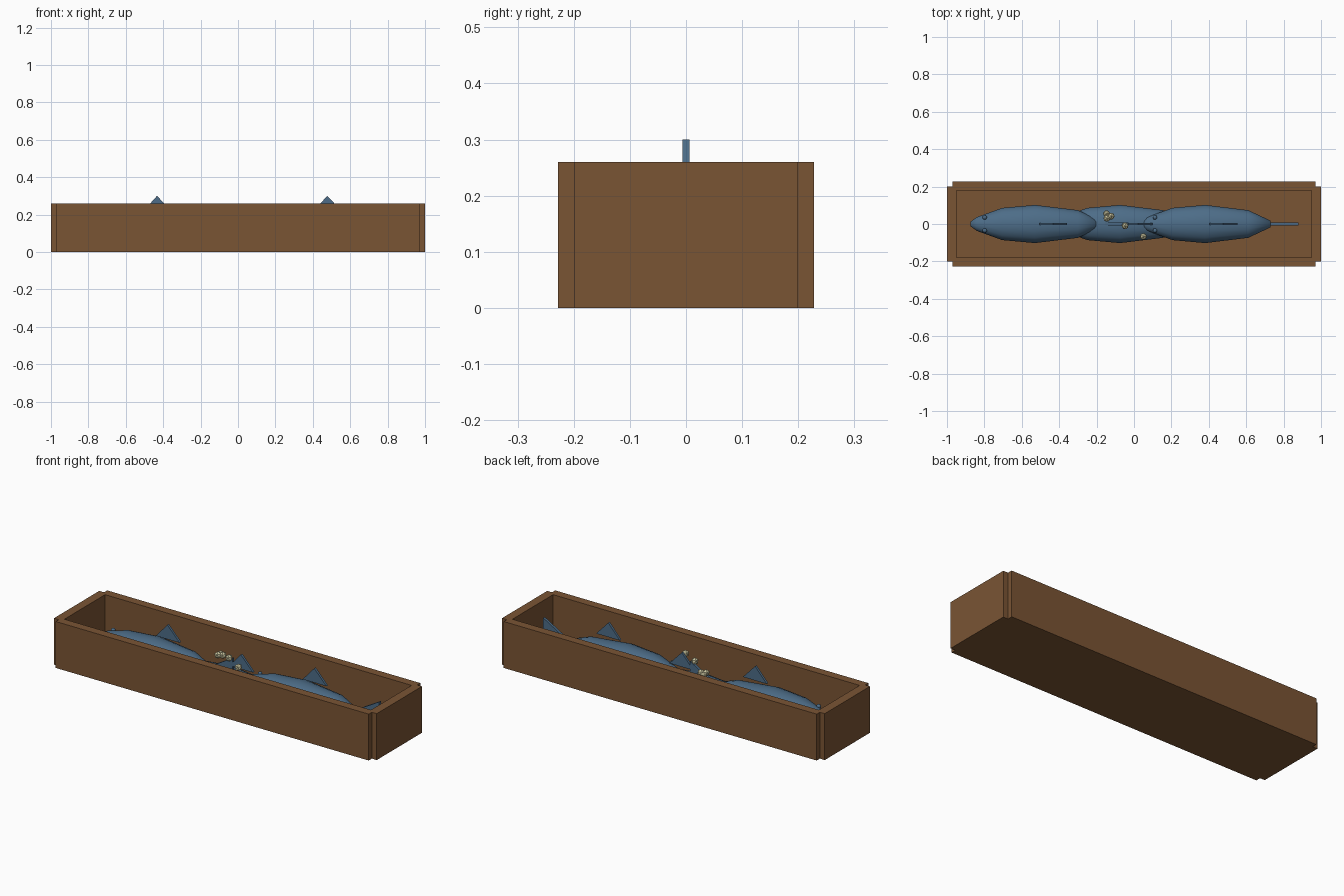
import bpy, bmesh, math
from mathutils import Matrix

if "Cube" in bpy.data.objects:
    bpy.data.objects.remove(bpy.data.objects["Cube"])


def material(name, rgb):
    m = bpy.data.materials.new(name)
    m.diffuse_color = (*rgb, 1)
    m.use_nodes = True
    m.node_tree.nodes["Principled BSDF"].inputs["Base Color"].default_value = m.diffuse_color
    return m


WOOD = material("brown wood", (0.195, 0.089, 0.034))
BLUE = material("fish blue", (0.074, 0.152, 0.246))
CREAM = material("pale cream", (0.56, 0.53, 0.33))


def finish(name, bm, mat, smooth=False):
    bmesh.ops.recalc_face_normals(bm, faces=bm.faces[:])
    me = bpy.data.meshes.new(name)
    bm.to_mesh(me)
    bm.free()
    me.materials.append(mat)
    ob = bpy.data.objects.new(name, me)
    bpy.context.collection.objects.link(ob)
    if smooth:
        me.shade_smooth()
    return ob


def box(name, x0, x1, y0, y1, z0, z1):
    bm = bmesh.new()
    size = Matrix.Diagonal((x1 - x0, y1 - y0, z1 - z0, 1))
    mid = Matrix.Translation(((x0 + x1) / 2, (y0 + y1) / 2, (z0 + z1) / 2))
    bmesh.ops.create_cube(bm, size=1, matrix=mid @ size)
    return finish(name, bm, WOOD)


def plate(name, pts, thick):
    """Upright triangular plate in the xz plane, centred on y = 0."""
    bm = bmesh.new()
    face = bm.faces.new([bm.verts.new((x, -thick / 2, z)) for x, z in pts])
    ext = bmesh.ops.extrude_face_region(bm, geom=[face])
    verts = [v for v in ext["geom"] if isinstance(v, bmesh.types.BMVert)]
    bmesh.ops.translate(bm, verts=verts, vec=(0, thick, 0))
    return finish(name, bm, BLUE)


def ball(name, pos, r, mat, smooth):
    bm = bmesh.new()
    bmesh.ops.create_icosphere(bm, subdivisions=1 + smooth, radius=r,
                               matrix=Matrix.Translation(pos))
    return finish(name, bm, mat, smooth)


# Crate: floor, long walls and end walls, with notched corners
H = 0.26
box("floor", -0.97, 0.97, -0.2, 0.2, 0, 0.04)
for s, side in ((-1, "front"), (1, "back")):
    y = sorted((s * 0.18, s * 0.228))
    box(side + "_wall", -0.97, 0.97, *y, 0, H)
for s, side in ((-1, "left"), (1, "right")):
    x = sorted((s * 0.95, s * 1.0))
    box(side + "_wall", *x, -0.2, 0.2, 0, H)

# Body profile: distance from the nose and half width
PROFILE = [(0.0, 0.012), (0.035, 0.037), (0.17, 0.086), (0.345, 0.102),
           (0.575, 0.074), (0.695, 0.018)]
SIDES = 16


def fish(tag, nose, z):
    # Lofted oval body
    bm = bmesh.new()
    rings = []
    for dx, r in PROFILE:
        rings.append([bm.verts.new((nose + dx, r * math.cos(a), z + 0.73 * r * math.sin(a)))
                      for a in (2 * math.pi * i / SIDES for i in range(SIDES))])
    for a, b in zip(rings, rings[1:]):
        for i in range(SIDES):
            j = (i + 1) % SIDES
            bm.faces.new((a[i], a[j], b[j], b[i]))
    bm.faces.new(rings[0])
    bm.faces.new(rings[-1])
    finish(tag + "_fish_body", bm, BLUE, True)
    # Dorsal fin and tail
    plate(tag + "_fish_fin", [(nose + 0.37, z + 0.095), (nose + 0.518, z + 0.095),
                              (nose + 0.442, z + 0.175)], 0.013)
    plate(tag + "_fish_tail", [(nose + 0.68, z), (nose + 0.845, z + 0.095),
                               (nose + 0.845, z - 0.095 if z > 0.1 else 0.01)], 0.014)
    # Eyes
    for s, side in ((-1, "right"), (1, "left")):
        ball(f"{tag}_fish_{side}_eye", (nose + 0.077, s * 0.035, z + 0.032), 0.012, BLUE, True)


fish("left", -0.875, 0.125)
fish("middle", -0.42, 0.08)
fish("right", 0.035, 0.125)

# Small pale lumps resting on the fish
for i, p in enumerate([(-0.147, 0.055, 0.19), (-0.122, 0.042, 0.195), (-0.145, 0.03, 0.195),
                       (-0.048, -0.01, 0.22), (0.05, -0.067, 0.215)]):
    ball(f"lump_{i + 1}", p, 0.02, CREAM, False)
